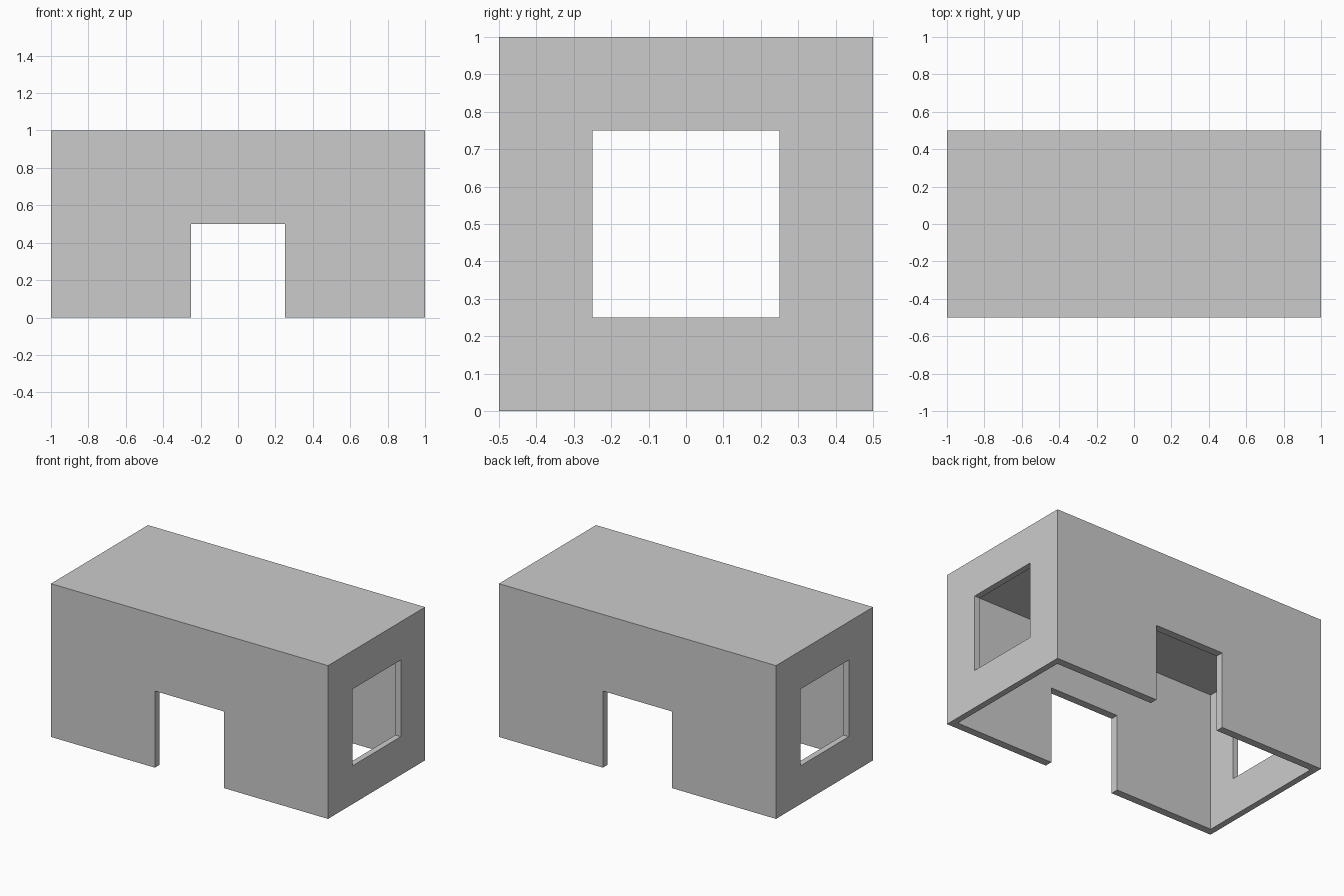
import bpy

if "Cube" in bpy.data.objects:
    bpy.data.objects.remove(bpy.data.objects["Cube"])


def box(name, x, y, z):
    """Axis-aligned box spanning the given (min, max) ranges."""
    spans = (x, y, z)
    bpy.ops.mesh.primitive_cube_add(size=1, location=[(a + b) / 2 for a, b in spans])
    obj = bpy.context.object
    obj.name = name
    obj.scale = [b - a for a, b in spans]
    bpy.ops.object.transform_apply(location=True, rotation=False, scale=True)
    return obj


def cut(target, cutter):
    """Subtract the cutter from the target, then discard it."""
    cutter.hide_render = True
    mod = target.modifiers.new(cutter.name, 'BOOLEAN')
    mod.operation = 'DIFFERENCE'
    mod.solver = 'EXACT'
    mod.object = cutter
    bpy.context.view_layer.objects.active = target
    bpy.ops.object.modifier_apply(modifier=mod.name)
    bpy.data.objects.remove(cutter, do_unlink=True)


# Outer block of the building
house = box("house_shell", (-1, 1), (-0.5, 0.5), (0, 1))

# Hollow interior, open underneath, with a thicker roof slab
cut(house, box("room_cutter", (-0.96, 0.96), (-0.45, 0.45), (-0.2, 0.9)))

# Doorways through the front and back walls
cut(house, box("door_cutter", (-0.25, 0.25), (-0.7, 0.7), (-0.2, 0.5)))

# Square windows through both end walls
cut(house, box("window_cutter", (-1.2, 1.2), (-0.25, 0.25), (0.25, 0.75)))
